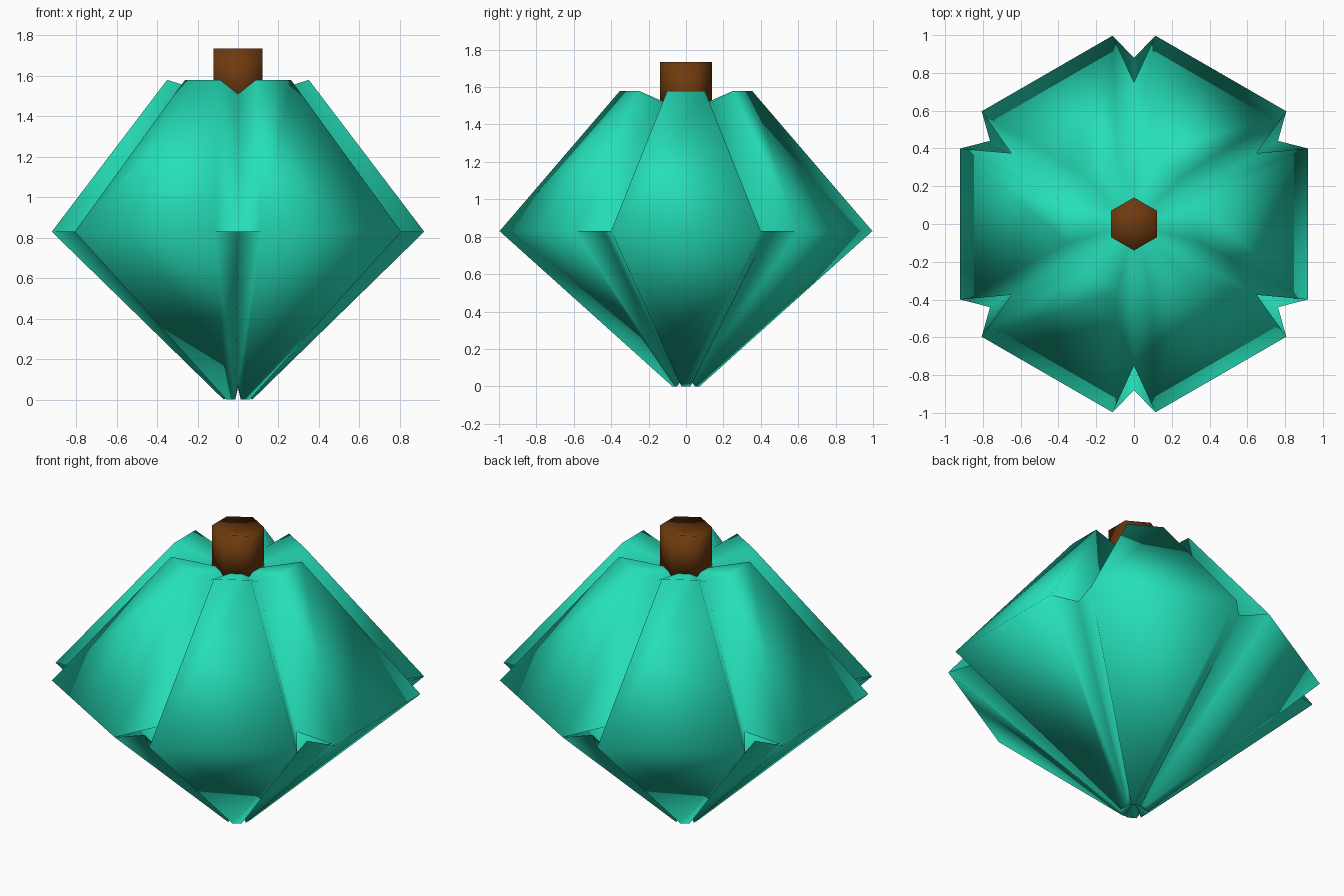
import bpy, bmesh, math
from mathutils import Vector

cube = bpy.data.objects.get("Cube")
if cube:
    bpy.data.objects.remove(cube, do_unlink=True)

LOBES = 6
STEP = math.tau / LOBES


def make_material(name, color):
    mat = bpy.data.materials.new(name)
    mat.use_nodes = True
    mat.diffuse_color = color
    mat.node_tree.nodes["Principled BSDF"].inputs["Base Color"].default_value = color
    return mat


def polar(radius, angle, z):
    return Vector((radius * math.cos(angle), radius * math.sin(angle), z))


def grooves(bm, radius, z):
    """One vertex in the valley after each lobe."""
    return [bm.verts.new(polar(radius, (k + 0.5) * STEP, z)) for k in range(LOBES)]


def corners(bm, radius, half_width, z):
    """Two vertices on the flat outer side of each lobe."""
    pairs = []
    for k in range(LOBES):
        side = polar(half_width, k * STEP + math.pi / 2, 0)
        mid = polar(radius, k * STEP, z)
        pairs.append((bm.verts.new(mid - side), bm.verts.new(mid + side)))
    return pairs


def ring(pairs, valleys):
    return [v for pair, g in zip(pairs, valleys) for v in (*pair, g)]


def bridge(bm, low, high):
    n = len(low)
    for i in range(n):
        j = (i + 1) % n
        bm.faces.new((low[i], low[j], high[j], high[i]))


def fan(bm, loop, center, up=True):
    c = bm.verts.new(center)
    for a, b in zip(loop, loop[1:] + loop[:1]):
        bm.faces.new((a, b, c) if up else (b, a, c))


def finish(bm, name, mat):
    mesh = bpy.data.meshes.new(name)
    bm.to_mesh(mesh)
    bm.free()
    mesh.materials.append(mat)
    mesh.polygons.foreach_set("use_smooth", [True] * len(mesh.polygons))
    obj = bpy.data.objects.new(name, mesh)
    bpy.context.collection.objects.link(obj)
    return obj


teal = make_material("teal rind", (0.019, 0.74, 0.49, 1))
brown = make_material("brown stem", (0.156, 0.042, 0.0045, 1))

# Lobed body: upper and lower halves share lobe corners, with an open slit in each groove
bm = bmesh.new()
equator = corners(bm, 0.92, 0.4, 0.83)
bottom = ring(corners(bm, 0.07, 0.025, 0), grooves(bm, 0.1, 0.08))
top = ring(corners(bm, 0.35, 0.1, 1.58), grooves(bm, 0.25, 1.51))
bridge(bm, bottom, ring(equator, grooves(bm, 0.88, 0.83)))
bridge(bm, ring(equator, grooves(bm, 0.75, 0.83)), top)
fan(bm, top, (0, 0, 1.47))
fan(bm, bottom, (0, 0, 0.06), up=False)
finish(bm, "lobed_body", teal)

# Six-sided stem with a slightly hollow top
bm = bmesh.new()
foot, rim = grooves(bm, 0.14, 1.46), grooves(bm, 0.14, 1.735)
bridge(bm, foot, rim)
fan(bm, rim, (0, 0, 1.7))
fan(bm, foot, (0, 0, 1.46), up=False)
stem = finish(bm, "stem", brown)
